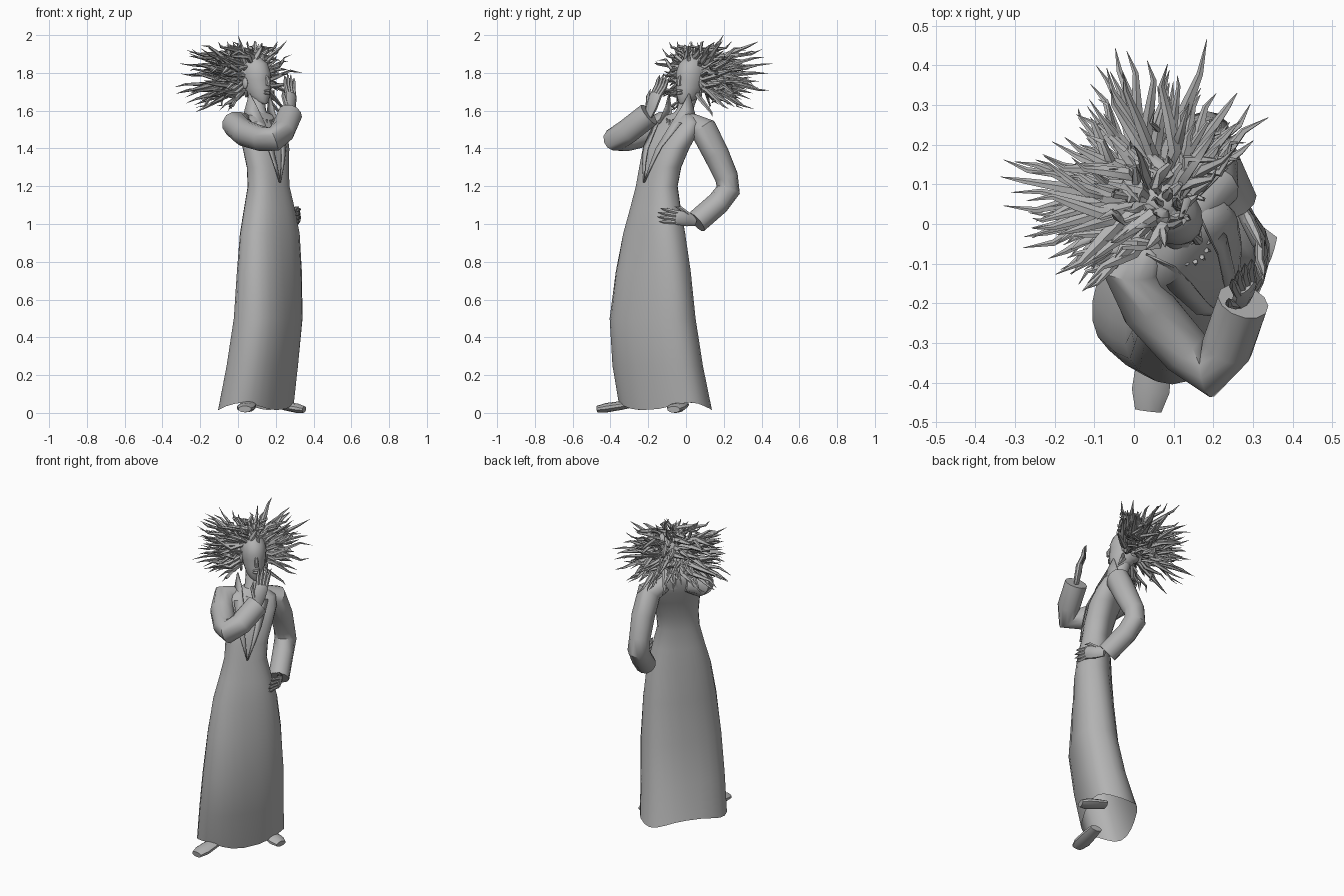
import bpy, bmesh, math, random
from mathutils import Vector

random.seed(7)
cube = bpy.data.objects.get("Cube")
if cube:
    bpy.data.objects.remove(cube, do_unlink=True)

grey = bpy.data.materials.new("plain grey")
grey.use_nodes = True
colour = (0.45, 0.45, 0.45, 1)
grey.diffuse_color = colour
for node in grey.node_tree.nodes:
    if node.type == 'BSDF_PRINCIPLED':
        node.inputs["Base Color"].default_value = colour

S = math.sqrt(0.5)
SIDE = Vector((S, S, 0))        # towards the figure's left hand
FRONT = Vector((S, -S, 0))      # where the figure looks
UP = Vector((0, 0, 1))


def P(u, v, z):
    return SIDE * u + FRONT * v + UP * z


def add_loft(bm, rings, closed=True, caps=True):
    """Skin a list of equally long point rows."""
    rows = [[bm.verts.new(p) for p in ring] for ring in rings]
    n = len(rows[0])
    for a, b in zip(rows, rows[1:]):
        for i in range(n if closed else n - 1):
            j = (i + 1) % n
            bm.faces.new((a[i], a[j], b[j], b[i]))
    if closed and caps:
        bm.faces.new(rows[0][::-1])
        bm.faces.new(rows[-1])


def oval(c, a, b, n, power=2.0):
    """Ring of points; a power above two makes it squarer."""
    def bulge(x):
        return math.copysign(abs(x) ** (2 / power), x)
    return [c + a * bulge(math.cos(t)) + b * bulge(math.sin(t))
            for t in (math.tau * (i + 0.5) / n for i in range(n))]


def add_tube(bm, path, radii, n=8, hint=UP, flat=1.0):
    """Tapered tube; flat squashes it along the hint direction."""
    path = [Vector(p) for p in path]
    rings = []
    for i, (p, r) in enumerate(zip(path, radii)):
        t = (path[min(i + 1, len(path) - 1)] - path[max(i - 1, 0)]).normalized()
        a = t.cross(hint).normalized()
        rings.append(oval(p, a * r, a.cross(t) * r * flat, n))
    add_loft(bm, rings)


def finish(name, bm, angle=40):
    bmesh.ops.recalc_face_normals(bm, faces=bm.faces)
    mesh = bpy.data.meshes.new(name)
    bm.to_mesh(mesh)
    bm.free()
    mesh.materials.append(grey)
    ob = bpy.data.objects.new(name, mesh)
    bpy.context.collection.objects.link(ob)
    bpy.ops.object.select_all(action='DESELECT')
    ob.select_set(True)
    bpy.context.view_layer.objects.active = ob
    bpy.ops.object.shade_smooth_by_angle(angle=math.radians(angle))
    return ob


def tube(name, path, radii, n=10, hint=UP, flat=1.0):
    bm = bmesh.new()
    add_tube(bm, path, radii, n, hint, flat)
    return finish(name, bm)


def blob(name, centre, size, segments=12):
    """Ellipsoid with size given along side, front and up."""
    bm = bmesh.new()
    bmesh.ops.create_uvsphere(bm, u_segments=segments, v_segments=8, radius=1)
    for v in bm.verts:
        v.co = centre + P(v.co.x * size[0], v.co.y * size[1], v.co.z * size[2])
    return finish(name, bm)


# Gown: height, side, front, half width, half depth, twist in degrees
gown = [(0.035, -0.01, 0.145, 0.262, 0.155, 14), (0.25, -0.015, 0.197, 0.254, 0.145, 15),
        (0.50, -0.012, 0.238, 0.243, 0.137, 14), (0.75, -0.005, 0.24, 0.218, 0.122, 9),
        (0.95, 0.0, 0.238, 0.187, 0.11, 3), (1.08, 0.003, 0.232, 0.152, 0.097, 0),
        (1.20, 0.005, 0.224, 0.123, 0.082, 0), (1.30, 0.015, 0.208, 0.124, 0.082, 0),
        (1.40, 0.03, 0.18, 0.142, 0.085, 0), (1.48, 0.045, 0.142, 0.157, 0.08, 0),
        (1.54, 0.055, 0.115, 0.145, 0.066, 0), (1.575, 0.06, 0.10, 0.09, 0.052, 0),
        (1.59, 0.065, 0.09, 0.045, 0.04, 0)]
rings = []
for k, (z, u, v, a, b, twist) in enumerate(gown):
    w = math.radians(twist)
    wide = SIDE * math.cos(w) - FRONT * math.sin(w)
    deep = SIDE * math.sin(w) + FRONT * math.cos(w)
    ring = oval(P(u, v, z), wide * a, deep * b, 24, 2.45)
    if k == 0:
        ring = [p + UP * 0.02 * math.sin(i * math.tau / 8) for i, p in enumerate(ring)]
    rings.append(ring)
bm = bmesh.new()
add_loft(bm, rings, caps=False)
finish("gown", bm, 60)

# Standing collar points that run down into the neckline
for s, name in ((1, "left_lapel"), (-1, "right_lapel")):
    rows = [(P(0.0, 0.318, 1.22), P(0.004 * s, 0.316, 1.22)),
            (P(0.01 + 0.017 * s, 0.302, 1.31), P(0.01 + 0.04 * s, 0.298, 1.32)),
            (P(0.02 + 0.03 * s, 0.278, 1.40), P(0.02 + 0.07 * s, 0.272, 1.41)),
            (P(0.045 + 0.05 * s, 0.21, 1.53), P(0.045 + 0.10 * s, 0.185, 1.53)),
            (P(0.055 + 0.062 * s, 0.15, 1.62), P(0.055 + 0.09 * s, 0.075, 1.58)),
            (P(0.055 + 0.077 * s, 0.11, 1.69), P(0.055 + 0.079 * s, 0.105, 1.688))]
    bm = bmesh.new()
    add_loft(bm, rows, closed=False)
    ob = finish(name, bm)
    ob.modifiers.new("thickness", 'SOLIDIFY').thickness = 0.006

# Sleeves
tube("right_sleeve",
     [(0.045, -0.06, 1.535), (-0.008, -0.115, 1.525), (0.035, -0.21, 1.48), (0.13, -0.32, 1.45),
      (0.19, -0.37, 1.45), (0.235, -0.31, 1.49), (0.275, -0.195, 1.58)],
     [0.05, 0.076, 0.07, 0.066, 0.068, 0.066, 0.066], 12)
tube("left_sleeve",
     [(0.14, 0.02, 1.54), (0.193, 0.093, 1.5), (0.192, 0.16, 1.37), (0.178, 0.214, 1.25),
      (0.18, 0.224, 1.18), (0.2, 0.17, 1.11), (0.25, 0.055, 1.01)],
     [0.05, 0.073, 0.068, 0.062, 0.064, 0.062, 0.062], 12, FRONT)


def hand(name, wrist, palm, tip, side, thumb):
    """Flat palm, four spread fingers with long nails, and a thumb."""
    wrist, palm, tip, side = map(Vector, (wrist, palm, tip, side))
    side.normalize()
    thick = (palm - wrist).cross(side).normalized()
    bm = bmesh.new()
    add_tube(bm, [wrist, wrist.lerp(palm, 0.45), palm, palm.lerp(tip, 0.1)],
             [0.028, 0.038, 0.04, 0.03], 10, thick, 0.5)
    for i in range(4):
        k = i - 1.5
        base = palm + side * k * 0.017
        end = tip + side * k * 0.024 - (tip - palm) * abs(k) * 0.1
        mid = base.lerp(end, 0.5) + thick * 0.006
        add_tube(bm, [base, mid, base.lerp(end, 0.75), end],
                 [0.012, 0.011, 0.009, 0.001], 6, thick)
    root = wrist.lerp(palm, 0.4) + side * thumb * 0.025
    end = palm.lerp(tip, 0.2) + side * thumb * 0.055
    add_tube(bm, [root, root.lerp(end, 0.6) + side * thumb * 0.01, end],
             [0.014, 0.011, 0.001], 6, thick)
    finish(name, bm)


hand("right_hand", (0.272, -0.2, 1.57), (0.28, -0.16, 1.68), (0.27, -0.105, 1.80), (S, S, -0.2), -1)
hand("left_hand", (0.265, 0.05, 1.015), (0.315, -0.045, 1.035), (0.325, -0.155, 1.05), (0.1, 0.1, 1), 1)

# Feet
for name, heel, toe in (("right_foot", (0.06, -0.27, 0.05), (0.036, -0.47, 0.02)),
                        ("left_foot", (0.2, -0.02, 0.045), (0.35, -0.065, 0.018))):
    h, t = Vector(heel), Vector(toe)
    tube(name, [h, h.lerp(t, 0.35), h.lerp(t, 0.75), t], [0.038, 0.046, 0.05, 0.035], 10, UP, 0.5)

# Neck and head
tube("neck", [P(0.06, 0.105, 1.53), P(0.07, 0.08, 1.60), P(0.085, 0.045, 1.72)],
     [0.06, 0.042, 0.045], 12, FRONT)
skull = [(1.635, 0.105, 0.016, 0.018), (1.65, 0.087, 0.036, 0.042), (1.68, 0.067, 0.052, 0.07),
         (1.72, 0.055, 0.064, 0.083), (1.765, 0.047, 0.071, 0.085), (1.80, 0.042, 0.073, 0.093),
         (1.85, 0.03, 0.064, 0.085), (1.885, 0.02, 0.038, 0.05), (1.90, 0.018, 0.012, 0.015)]
bm = bmesh.new()
add_loft(bm, [oval(P(0.085, v, z), SIDE * a, FRONT * b, 16) for z, v, a, b in skull])
finish("head", bm, 60)
tube("nose", [P(0.085, 0.125, 1.79), P(0.085, 0.143, 1.755), P(0.085, 0.14, 1.733)],
     [0.007, 0.013, 0.013], 8, SIDE)
for name, z in (("upper_lip", 1.706), ("lower_lip", 1.692)):
    blob(name, P(0.085, 0.133, z), (0.022, 0.012, 0.007))
for s, name in ((1, "left"), (-1, "right")):
    blob(name + "_ear", P(0.085 + 0.072 * s, 0.04, 1.745), (0.01, 0.018, 0.03))
    blob(name + "_earring", P(0.085 + 0.075 * s, 0.05, 1.69), (0.008, 0.008, 0.02), 8)

# Necklace of small points
bm = bmesh.new()
for i in range(7):
    t = math.radians(-60 + 20 * i)
    top = P(0.062 + 0.058 * math.sin(t), 0.11 + 0.07 * math.cos(t), 1.585 - 0.035 * math.cos(t))
    add_tube(bm, [top, top + P(0.02 * math.sin(t), 0.012 * math.cos(t), -0.028)],
             [0.007, 0.001], 5, SIDE + FRONT * 0.3)
finish("necklace", bm)

# Hair: a cap and a boxy halo of wavy, forked locks swept back from the face
blob("hair_cap", P(0.085, 0.01, 1.795), (0.079, 0.086, 0.112), 16)


def jitter(amount):
    return Vector([random.uniform(-amount, amount) for _ in range(3)])


def add_lock(bm, root, tip, width):
    bend = jitter(0.03)
    path = [root, root.lerp(tip, 0.3) + bend, root.lerp(tip, 0.55) + bend * 0.3,
            root.lerp(tip, 0.8) - bend * 0.45, tip]
    add_tube(bm, path, [width * 0.7, width, width * 0.85, width * 0.45, 0.0007], 5,
             Vector((0.31, 0.52, 0.8)), 0.7)
    return path


bm = bmesh.new()
centre = P(0.085, 0.01, 1.79)
count = 180
for i in range(count):
    z = 1 - 2 * (i + 0.5) / count
    r = math.sqrt(1 - z * z)
    u, v = r * math.cos(i * 2.39996), r * math.sin(i * 2.39996)
    on_face = v > 0.42 and z < 0.5
    if on_face or z < -0.8:
        continue
    box = (abs(u) ** 4 + abs(v) ** 4 + abs(z) ** 4) ** -0.25
    reach = random.uniform(0.62, 1.03)
    root = centre + P(u * 0.06, v * 0.07, z * 0.09)
    offset = P(u * 0.32, v * (0.12 if v > 0 else 0.32) - 0.025, z * (0.18 if z > 0 else 0.22))
    tip = centre + offset * box * reach + jitter(0.025)
    tip.z = min(tip.z, 1.97)
    path = add_lock(bm, root, tip, 0.018)
    if i % 2:
        fork = path[1].lerp(tip, 0.8) + jitter(0.05)
        fork.z = min(fork.z, 1.96)
        add_lock(bm, path[1], fork, 0.012)
# A few long stray locks
for u, v, z in ((0.46, -0.2, 1.85), (-0.2, -0.265, 1.69), (0.25, -0.29, 1.72),
                (0.14, -0.14, 2.0), (0.32, 0.045, 1.97), (-0.24, -0.155, 1.67),
                (0.43, 0.05, 1.8), (-0.23, -0.05, 1.93)):
    add_lock(bm, centre, P(u, v, z), 0.02)
finish("hair_locks", bm, 50)
